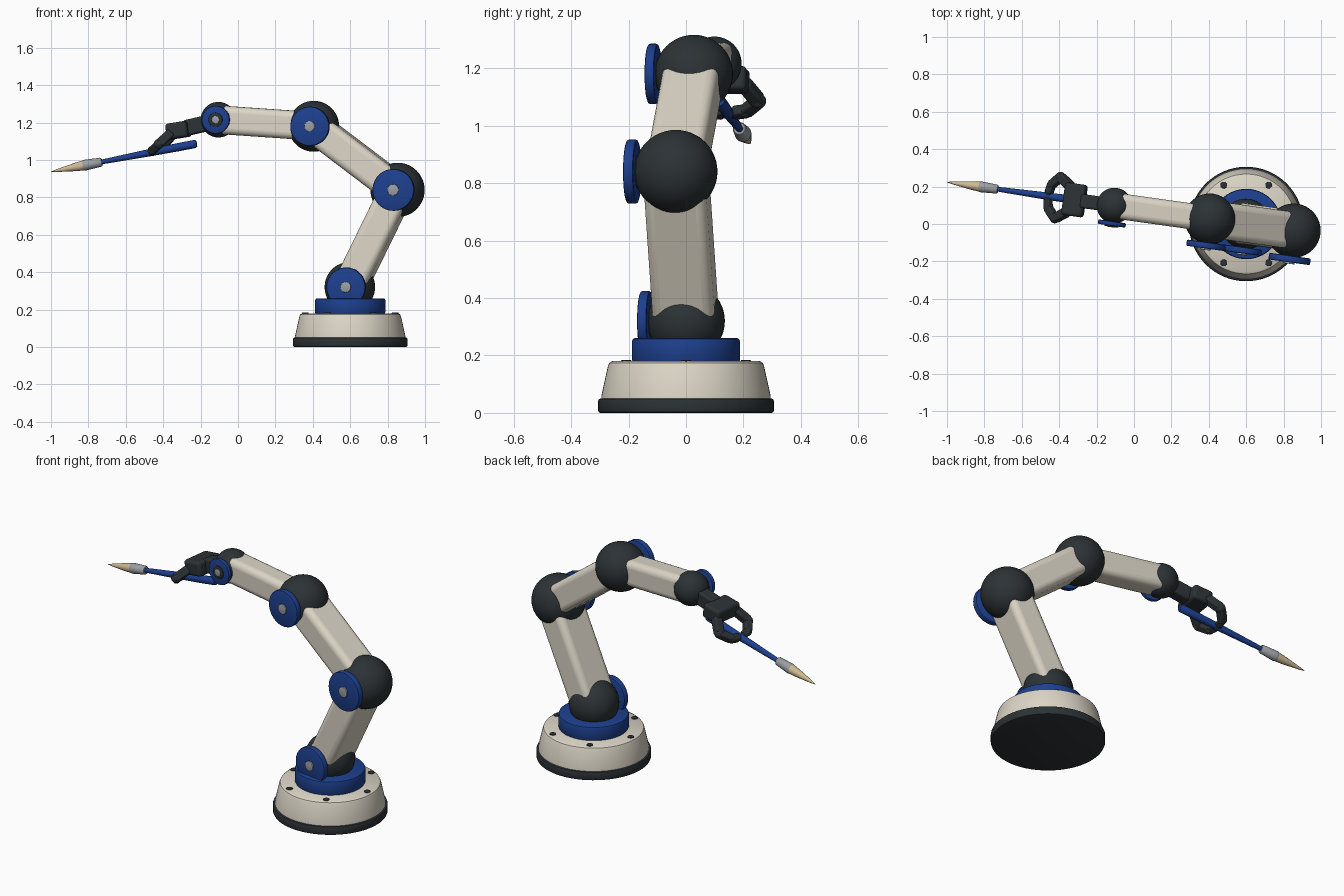
import bpy, bmesh, math
from mathutils import Vector, Matrix

if "Cube" in bpy.data.objects:
    bpy.data.objects.remove(bpy.data.objects["Cube"])

SLOPE = -0.14                                   # the arm lies in a vertical plane through the base axis
SIDE = Vector((-SLOPE, 1, 0)).normalized()      # points to the back of that plane


def material(name, rgb):
    m = bpy.data.materials.new(name)
    m.diffuse_color = (*rgb, 1)
    m.use_nodes = True
    m.node_tree.nodes["Principled BSDF"].inputs["Base Color"].default_value = m.diffuse_color
    return m


CREAM = material("cream_paint", (0.72, 0.67, 0.57))
DARK = material("dark_rubber", (0.025, 0.032, 0.036))
BLUE = material("blue_paint", (0.012, 0.05, 0.27))
METAL = material("grey_metal", (0.33, 0.35, 0.37))
TAN = material("tan_bristle", (0.62, 0.49, 0.29))


def arm(x, z, t=0.0):
    """Point in the arm plane at x, z, shifted sideways by t."""
    return Vector((x, SLOPE * (x - 0.6), z)) + SIDE * t


def finish(bm, name, mat, bevel=0.0, segments=3):
    bmesh.ops.recalc_face_normals(bm, faces=bm.faces[:])
    me = bpy.data.meshes.new(name)
    bm.to_mesh(me)
    bm.free()
    ob = bpy.data.objects.new(name, me)
    bpy.context.collection.objects.link(ob)
    me.materials.append(mat)
    if bevel:
        mod = ob.modifiers.new("rounded_edges", "BEVEL")
        mod.width, mod.segments = bevel, segments
        mod.limit_method = "ANGLE"
    bpy.ops.object.select_all(action="DESELECT")
    ob.select_set(True)
    bpy.context.view_layer.objects.active = ob
    bpy.ops.object.shade_smooth_by_angle(angle=math.radians(35))
    return ob


def lathe(name, profile, origin, axis, mat, sides=48):
    """Solid of revolution from (radius, height) pairs along an axis."""
    bm = bmesh.new()
    mat4 = Matrix.Translation(origin) @ Vector(axis).to_track_quat("Z", "Y").to_matrix().to_4x4()
    rings = []
    for r, h in profile:
        rings.append([bm.verts.new(mat4 @ Vector((r * math.cos(a), r * math.sin(a), h)))
                      for a in (2 * math.pi * i / sides for i in range(sides))])
    for lo, hi in zip(rings, rings[1:]):
        for i in range(sides):
            j = (i + 1) % sides
            bm.faces.new((lo[i], lo[j], hi[j], hi[i]))
    bm.faces.new(rings[0])
    bm.faces.new(rings[-1])
    return finish(bm, name, mat)


def disc(name, r, h, b, origin, axis, mat, sides=48):
    """Cylinder with softened rims."""
    k = b * 0.3
    prof = [(r - b, 0), (r - k, k), (r, b), (r, h - b), (r - k, h - k), (r - b, h)]
    return lathe(name, prof, origin, axis, mat, sides)


def ball(name, centre, r, mat, u=40, v=24):
    bm = bmesh.new()
    bmesh.ops.create_uvsphere(bm, u_segments=u, v_segments=v, radius=r,
                              matrix=Matrix.Translation(centre))
    return finish(bm, name, mat)


def bar(name, a, b, wide, deep, mat, bevel, segments=3):
    """Rounded box from a to b; wide is measured across the arm plane."""
    d = b - a
    z = d.normalized()
    y = (SIDE - z * SIDE.dot(z)).normalized()
    x = y.cross(z)
    rot = Matrix((x, y, z)).transposed().to_4x4()
    bm = bmesh.new()
    bmesh.ops.create_cube(bm, size=1, matrix=Matrix.Translation((a + b) / 2) @ rot
                          @ Matrix.Diagonal((deep, wide, d.length, 1)))
    return finish(bm, name, mat, bevel, segments)


# base: foot, housing, bolts and turntable
UP = (0, 0, 1)
disc("base_foot", 0.306, 0.05, 0.008, (0.6, 0, 0), UP, DARK, 64)
lathe("base_housing", [(0.295, 0.045), (0.295, 0.058), (0.272, 0.162), (0.267, 0.174), (0.257, 0.18)],
      (0.6, 0, 0), UP, CREAM, 64)
for i in range(6):
    a = math.radians(60 * i)
    disc(f"base_bolt_{i + 1}", 0.018, 0.014, 0.003,
         (0.6 + 0.24 * math.cos(a), 0.24 * math.sin(a), 0.17), UP, DARK, 16)
disc("turntable", 0.188, 0.085, 0.01, (0.6, 0, 0.175), UP, BLUE, 64)

# joints: ball, blue side cap and grey hub
joints = [("shoulder", 0.598, 0.32, 0.135, 0.105), ("elbow", 0.853, 0.84, 0.145, 0.112),
          ("forearm", 0.405, 1.18, 0.136, 0.105), ("wrist", -0.105, 1.215, 0.095, 0.075)]
for name, x, z, r, cap in joints:
    ball(name + "_ball", arm(x, z), r, DARK)
    th = cap * 0.32
    disc(name + "_cap", cap, th, 0.007, arm(x, z, -r + 0.01), -SIDE, BLUE)
    disc(name + "_axle", cap * 0.5, 0.05, 0.003, arm(x, z, -r + 0.03), -SIDE, DARK, 24)
    disc(name + "_hub", cap * 0.27, 0.012, 0.002, arm(x, z, -r + 0.004 - th + 0.01), -SIDE, METAL, 24)

# three arm links between the joints
links = [("lower_link", 0.218, 0.168), ("middle_link", 0.198, 0.165), ("upper_link", 0.138, 0.152)]
for (name, wide, deep), p, q in zip(links, joints, joints[1:]):
    bar(name, arm(p[1], p[2]), arm(q[1], q[2]), wide, deep, CREAM, 0.035, 5)

# gripper: neck, palm and two mirrored fingers
bar("gripper_neck", arm(-0.15, 1.2), arm(-0.28, 1.17), 0.075, 0.085, DARK, 0.012)
bar("gripper_palm", arm(-0.262, 1.168), arm(-0.375, 1.15), 0.175, 0.085, DARK, 0.016)
path = [(-0.35, 1.145, 0.07), (-0.408, 1.085, 0.112), (-0.45, 1.05, 0.062), (-0.458, 1.044, 0.016)]
for side, s in (("back", 1), ("front", -1)):
    pts = [arm(x, z, s * t) for x, z, t in path]
    for i, (a, b) in enumerate(zip(pts, pts[1:])):
        # fingers cross the arm plane, so each segment is a tapered round-cornered bar
        r = 0.027 - 0.002 * i
        n = (b - a).length
        bar(f"{side}_finger_{i + 1}", a, b, 1.75 * r, 1.75 * r, DARK, 0.008)
        ball(f"{side}_finger_knuckle_{i + 1}", b, r * (1.0 if i < 2 else 0.85), DARK, 16, 10)

# paint brush lying in the arm plane
tip, end = arm(-1.0, 0.937), arm(-0.222, 1.087)
axis = end - tip
L = axis.length
lathe("brush_bristles", [(0.001, 0), (0.007, 0.03), (0.016, 0.09), (0.023, 0.14), (0.027, 0.185)],
      tip, axis, TAN, 24)
lathe("brush_ferrule", [(0.026, 0.178), (0.029, 0.184), (0.029, 0.19), (0.024, 0.274), (0.02, 0.28)],
      tip, axis, METAL, 24)
lathe("brush_handle", [(0.012, 0.27), (0.014, 0.32), (0.019, 0.52), (0.022, 0.7),
                       (0.022, L - 0.008), (0.018, L)], tip, axis, BLUE, 24)
